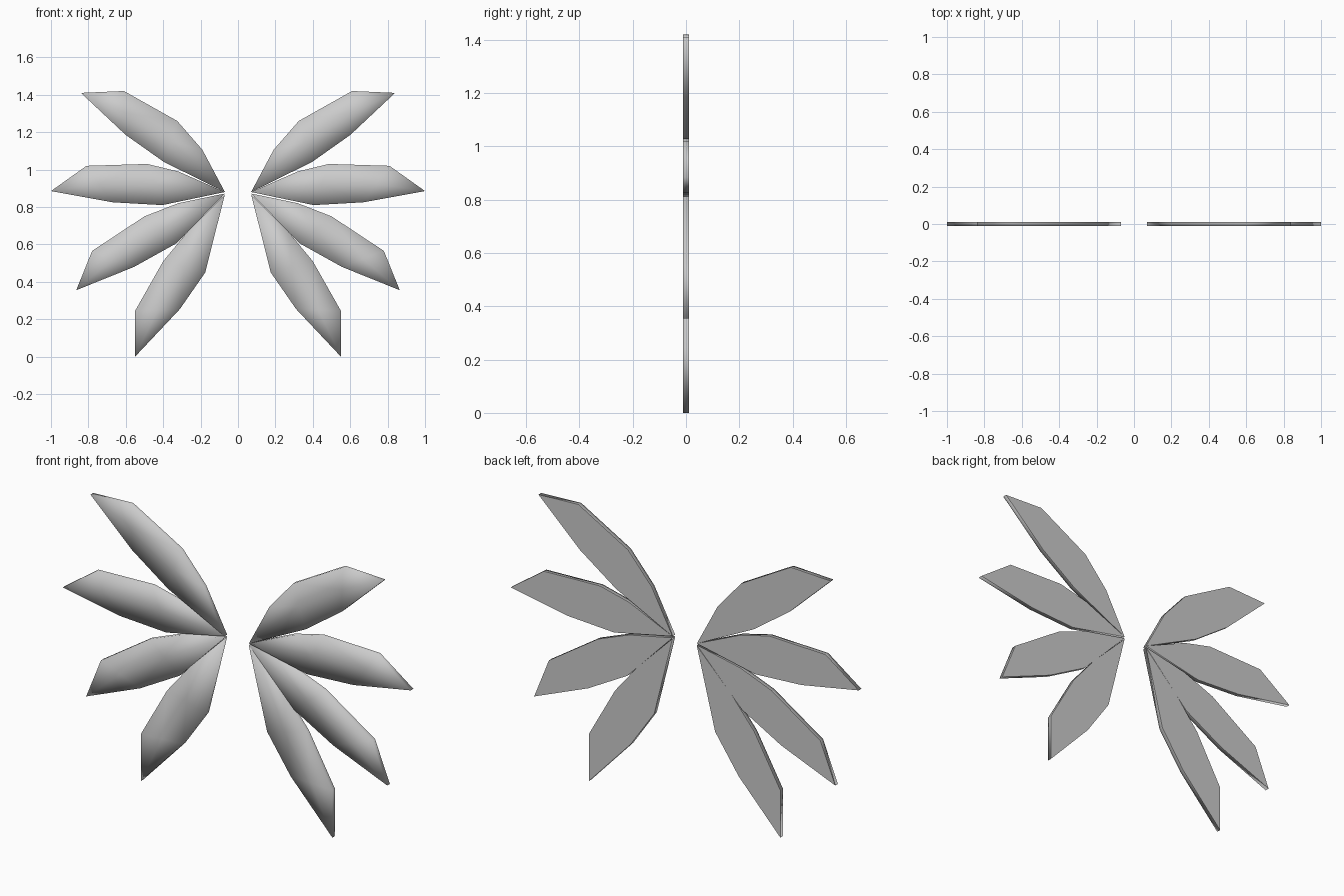
import bpy, bmesh

if "Cube" in bpy.data.objects:
    bpy.data.objects.remove(bpy.data.objects["Cube"])

HALF = 0.011  # half of the plate thickness

# Outline of each right-hand blade (x, z):
# root, three upper points, tip, two lower points
BLADES = {
    "top_blade": [(.07, .88), (.19, 1.105), (.325, 1.26), (.61, 1.42),
                  (.84, 1.41), (.60, 1.185), (.395, 1.04)],
    "upper_blade": [(.07, .88), (.32, .99), (.485, 1.03), (.81, 1.02),
                    (1.0, .885), (.67, .825), (.405, .81)],
    "lower_blade": [(.07, .872), (.32, .82), (.50, .75), (.78, .565),
                    (.865, .355), (.555, .48), (.33, .605)],
    "bottom_blade": [(.07, .868), (.27, .667), (.40, .51), (.55, .245),
                     (.55, 0), (.31, .255), (.175, .45)],
}


def blade(name, outline):
    bm = bmesh.new()
    front = [bm.verts.new((x, -HALF, z)) for x, z in outline]
    back = [bm.verts.new((x, HALF, z)) for x, z in outline]
    root, u1, u2, u3, tip, l2, l1 = front

    # front surface, split along a middle line so it shades like a soft dome
    m1 = bm.verts.new((u2.co + l1.co) / 2)
    m2 = bm.verts.new((u3.co + l2.co) / 2)
    for f in ((root, u1, m1), (u1, u2, m1), (u2, u3, m2, m1), (u3, tip, m2),
              (tip, l2, m2), (l2, l1, m1, m2), (l1, root, m1)):
        bm.faces.new(f)

    # rim and flat back
    n = len(front)
    for i in range(n):
        j = (i + 1) % n
        bm.faces.new((front[i], back[i], back[j], front[j]))
    rear = bm.faces.new(back)
    bmesh.ops.recalc_face_normals(bm, faces=bm.faces[:])
    for f in bm.faces:
        f.smooth = f is not rear and f != rear
    for e in rear.edges:
        e.smooth = False

    mesh = bpy.data.meshes.new(name)
    bm.to_mesh(mesh)
    bm.free()
    obj = bpy.data.objects.new(name, mesh)
    bpy.context.collection.objects.link(obj)
    # matching blade on the left
    mod = obj.modifiers.new("mirror", 'MIRROR')
    mod.use_mirror_merge = False


for name, outline in BLADES.items():
    blade(name, outline)
